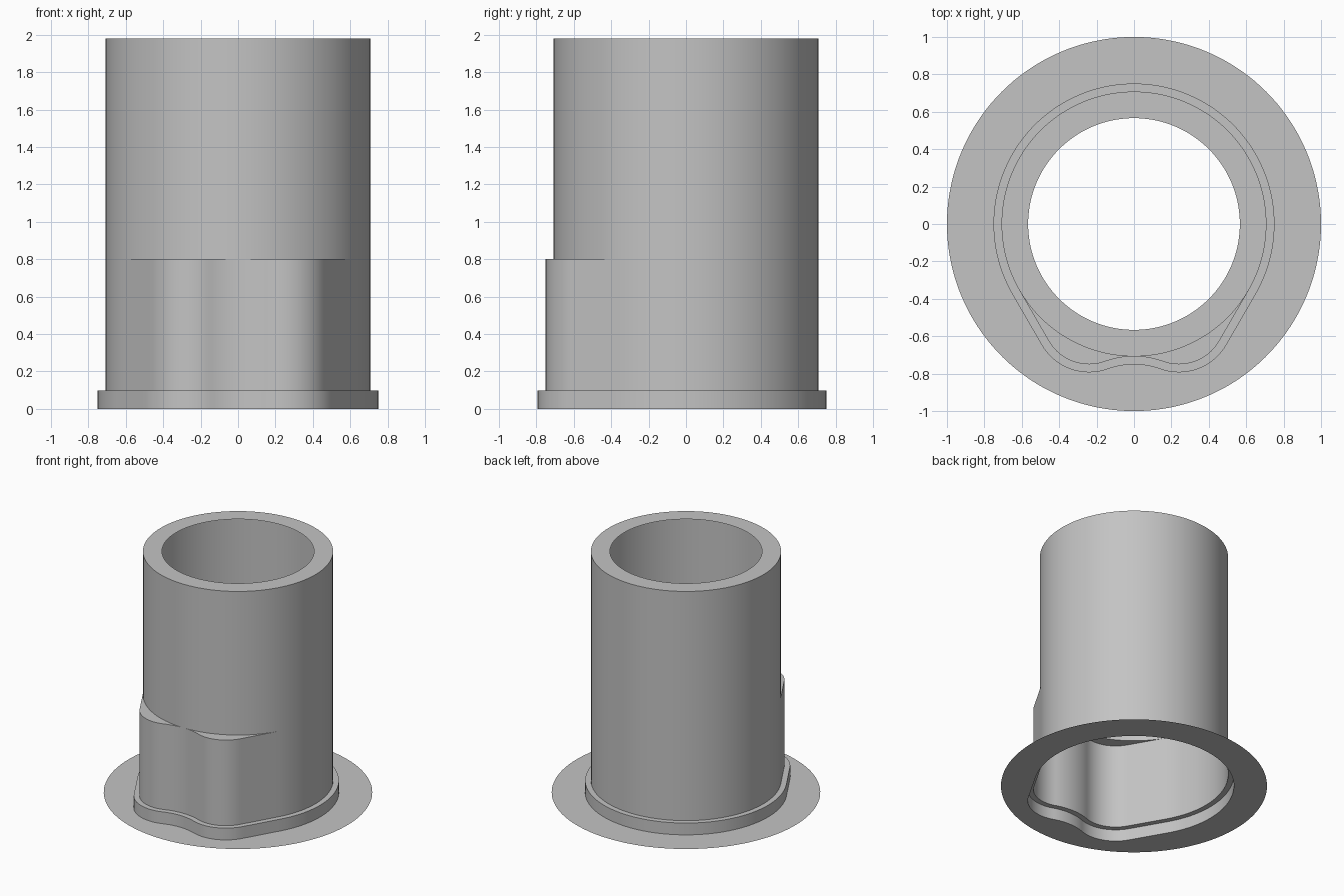
import bpy, bmesh
from math import sin, cos, radians, atan2, pi, hypot

if "Cube" in bpy.data.objects:
    bpy.data.objects.remove(bpy.data.objects["Cube"], do_unlink=True)

# Dimensions
R_TUBE, R_BORE, R_FLANGE = 0.708, 0.566, 1.0
LIP = 0.043
Z_LIP, Z_LEDGE, Z_TOP = 0.097, 0.8, 1.98
BUMP_X, BUMP_Y, BUMP_R = 0.24, -0.5, 0.25

grey = bpy.data.materials.new("light_grey")
grey.use_nodes = True
colour = (0.55, 0.55, 0.55, 1)
grey.diffuse_color = colour
grey.node_tree.nodes["Principled BSDF"].inputs["Base Color"].default_value = colour


def arc(cx, cy, r, a0, a1, n):
    return [(cx + r * cos(a0 + (a1 - a0) * i / n),
             cy + r * sin(a0 + (a1 - a0) * i / n)) for i in range(n + 1)]


def outline(d=0.0):
    """Round outline with two soft bumps at the front, grown outward by d."""
    # Radius of the hollow between the bumps, tangent to both
    k = -BUMP_Y
    gap = R_TUBE - k
    hollow = (BUMP_X ** 2 + gap ** 2 - BUMP_R ** 2) / (2 * (BUMP_R - gap))
    hy = -R_TUBE - hollow
    a = atan2(hy - BUMP_Y, -BUMP_X)
    half = arc(0, 0, R_TUBE + d, pi / 2, -pi / 6, 48)
    bump = arc(BUMP_X, BUMP_Y, BUMP_R + d, -pi / 6, a, 20)
    (x0, y0), (x1, y1) = half[-1], bump[0]
    half += [(x0 + (x1 - x0) * i / 8, y0 + (y1 - y0) * i / 8) for i in range(1, 8)]
    half += bump
    half += arc(0, hy, hollow - d, a + pi, pi / 2, 10)[1:]
    return half + [(-x, y) for x, y in half[-2:0:-1]]


def circle(r):
    return [(r * x / hypot(x, y), r * y / hypot(x, y)) for x, y in outline()]


def loft(name, *rings):
    """Skin a sheet through (points, z) rings."""
    bm = bmesh.new()
    loops = [[bm.verts.new((x, y, z)) for x, y in pts] for pts, z in rings]
    for lo, hi in zip(loops, loops[1:]):
        n = len(lo)
        for i in range(n):
            j = (i + 1) % n
            bm.faces.new((lo[i], hi[i], hi[j], lo[j]))
    bmesh.ops.remove_doubles(bm, verts=bm.verts, dist=0.0002)
    mesh = bpy.data.meshes.new(name)
    bm.to_mesh(mesh)
    bm.free()
    mesh.materials.append(grey)
    ob = bpy.data.objects.new(name, mesh)
    bpy.context.collection.objects.link(ob)
    bpy.ops.object.select_all(action='DESELECT')
    ob.select_set(True)
    bpy.context.view_layer.objects.active = ob
    bpy.ops.object.shade_smooth_by_angle(angle=radians(30))


# Thin round flange, open in the middle
loft("flange", (circle(R_FLANGE), 0), (outline(LIP), 0))
# Low step around the foot
loft("foot_lip", (outline(LIP), 0), (outline(LIP), Z_LIP), (outline(), Z_LIP))
# Lower wall with the two bumps, closed by crescent ledges
loft("bumped_base", (outline(), Z_LIP), (outline(), Z_LEDGE))
loft("crescent_ledges", (outline(), Z_LEDGE), (circle(R_TUBE), Z_LEDGE))
# Round upper wall and top rim
loft("sleeve", (circle(R_TUBE), Z_LEDGE), (circle(R_TUBE), Z_TOP), (circle(R_BORE), Z_TOP))
